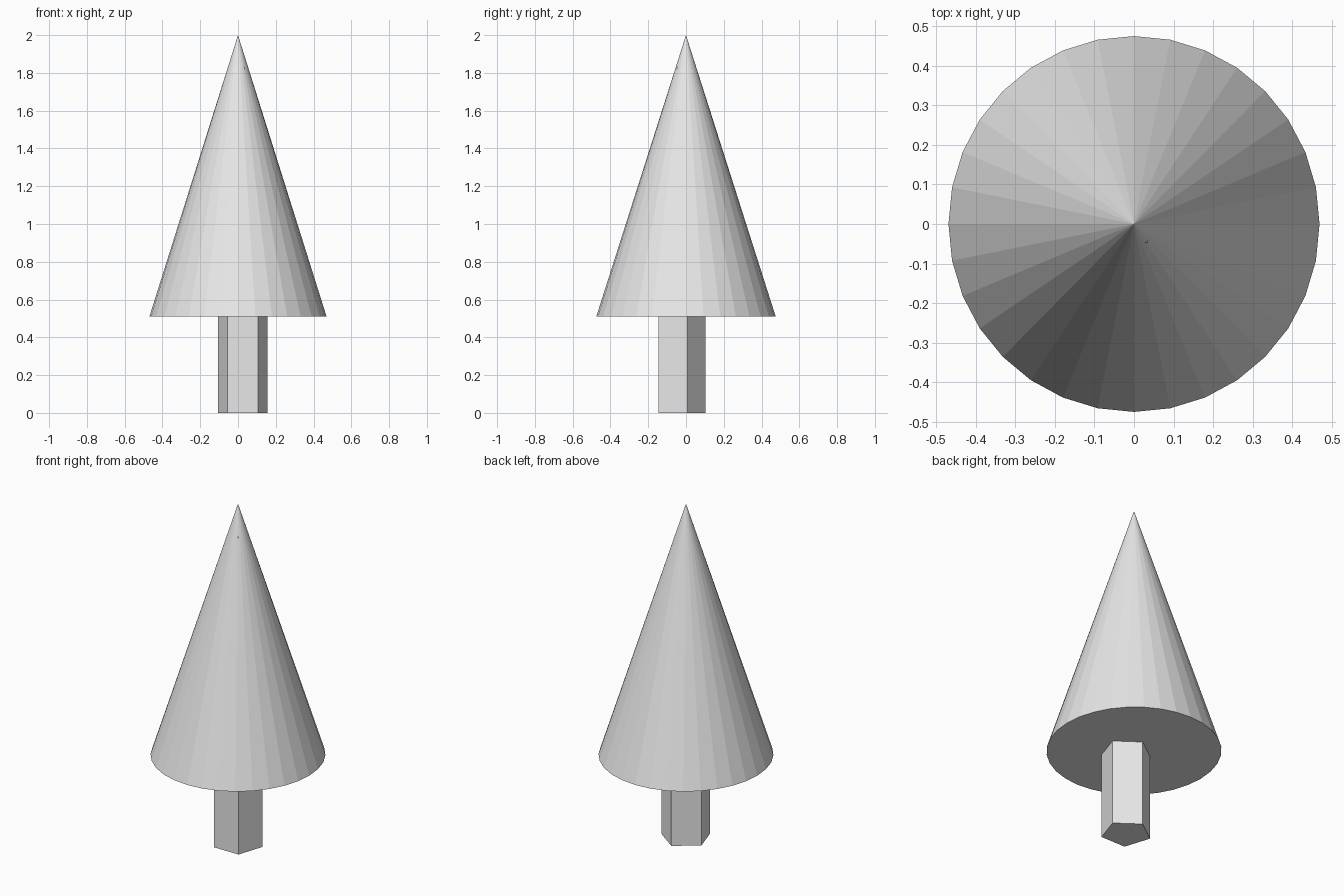
import bpy
import bmesh
import math

cube = bpy.data.objects.get("Cube")
if cube:
    bpy.data.objects.remove(cube, do_unlink=True)

# Single plain grey
grey = bpy.data.materials.new("light_grey")
grey.use_nodes = True
grey.diffuse_color = (0.8, 0.8, 0.8, 1)
grey.node_tree.nodes["Principled BSDF"].inputs["Base Color"].default_value = (0.8, 0.8, 0.8, 1)


def stacked_rings(name, sides, centre, rings):
    """Closed flat-shaded solid from (radius_x, radius_y, z) rings; radius 0 is a point."""
    bm = bmesh.new()
    loops = []
    for rx, ry, z in rings:
        count = sides if rx > 0 else 1
        angles = [math.pi / 2 + math.tau * i / sides for i in range(count)]
        loops.append([bm.verts.new((centre[0] + rx * math.cos(a),
                                    centre[1] + ry * math.sin(a), z)) for a in angles])
    for low, high in zip(loops, loops[1:]):
        for i in range(sides):
            j = (i + 1) % sides
            if len(high) == 1:
                bm.faces.new((low[i], low[j], high[0]))
            else:
                bm.faces.new((low[i], low[j], high[j], high[i]))
    bm.faces.new(loops[0][::-1])
    if len(loops[-1]) > 1:
        bm.faces.new(loops[-1])
    mesh = bpy.data.meshes.new(name)
    bm.to_mesh(mesh)
    bm.free()
    mesh.materials.append(grey)
    obj = bpy.data.objects.new(name, mesh)
    bpy.context.collection.objects.link(obj)
    return obj


# Cone of foliage
stacked_rings("foliage", 32, (0, 0), [(0.469, 0.475, 0.51), (0, 0, 2.0)])

# Five-sided trunk, slightly off centre, tapering inside the foliage
stacked_rings("trunk", 5, (0.025, -0.035),
              [(0.138, 0.138, 0), (0.138, 0.138, 0.6), (0.014, 0.014, 1.83)])
